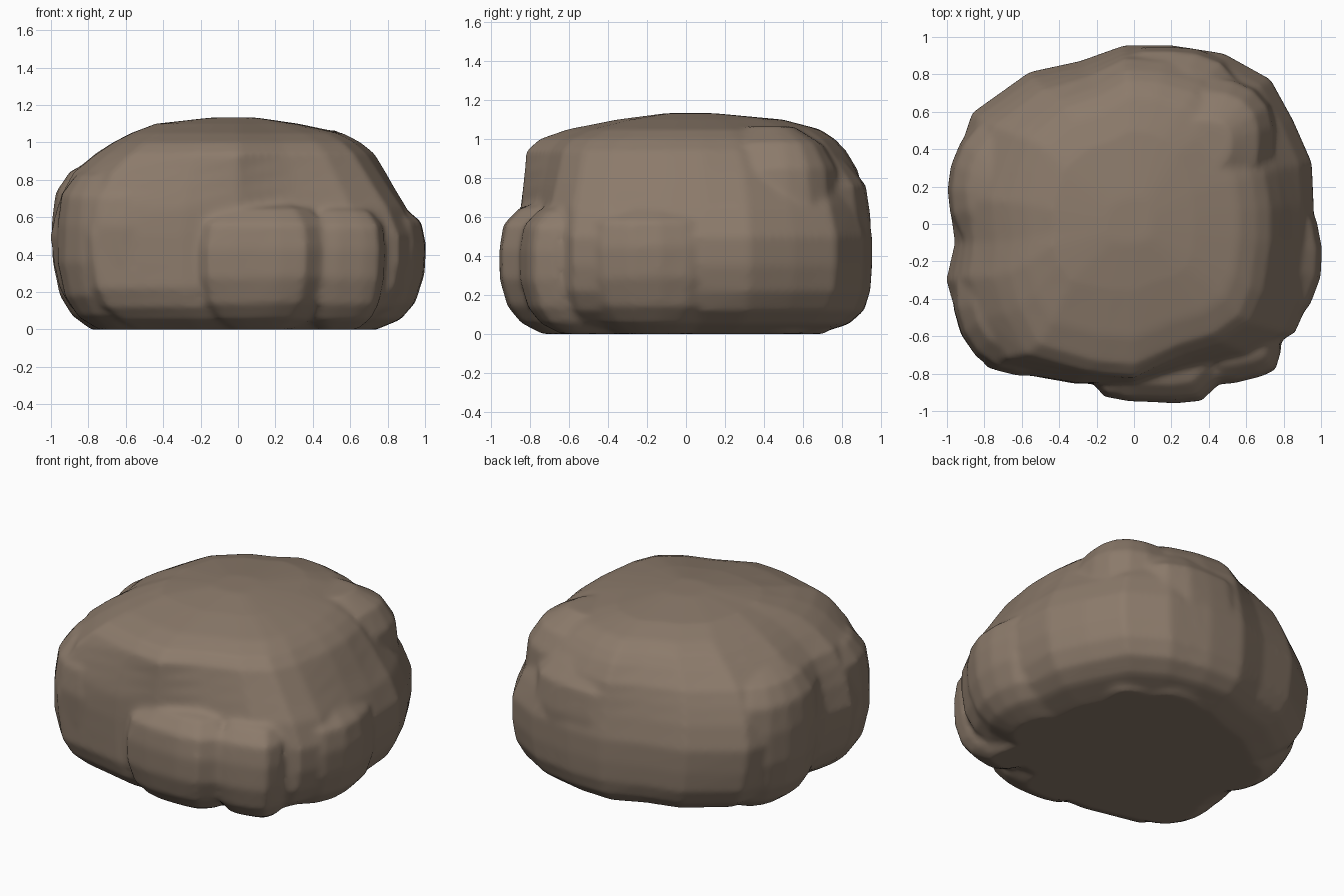
import bpy, bmesh, math
from mathutils import Vector, noise

if "Cube" in bpy.data.objects:
    bpy.data.objects.remove(bpy.data.objects["Cube"])

stone = bpy.data.materials.new("brown_stone")
stone.use_nodes = True
colour = (0.262, 0.197, 0.147, 1)
stone.diffuse_color = colour
bsdf = stone.node_tree.nodes["Principled BSDF"]
bsdf.inputs["Base Color"].default_value = colour
bsdf.inputs["Roughness"].default_value = 0.9


def skin(bm, rings):
    """Close a lump over a stack of rings of points."""
    rings = [[bm.verts.new(p) for p in ring] for ring in rings]
    for low, high in zip(rings, rings[1:]):
        for i in range(len(low)):
            j = (i + 1) % len(low)
            bm.faces.new((low[i], low[j], high[j], high[i]))
    bm.faces.new(rings[0][::-1])
    bm.faces.new(rings[-1])


def core(bm, outline, levels):
    """Levels: z, left, right, front and back reach, rounding of the corners."""
    rings = []
    for z, left, right, front, back, rounding in levels:
        ring = []
        for x, y in outline:
            k = 1 - rounding * abs(math.sin(2 * math.atan2(y, x)))
            ring.append(Vector((x * k * (right if x > 0 else left),
                                y * k * (back if y > 0 else front), z)))
        rings.append(ring)
    skin(bm, rings)


def lobe(bm, centre, half, height, power, turn=0, sides=20):
    """Bulge with a tucked-in foot and a domed top."""
    profile = ((0, .45), (.08, .72), (.2, .89), (.4, .99), (.62, 1),
               (.8, .95), (.92, .75), (1, .35))
    t = math.radians(turn)
    rings = []
    for level, k in profile:
        ring = []
        for i in range(sides):
            a = math.tau * i / sides
            c, s = math.cos(a), math.sin(a)
            r = k * (abs(c) ** power + abs(s) ** power) ** (-1 / power)
            x, y = c * r * half[0], s * r * half[1]
            p = Vector((centre[0] + x * math.cos(t) - y * math.sin(t),
                        centre[1] + x * math.sin(t) + y * math.cos(t),
                        level * height))
            push = noise.noise_vector(p * 2.5) * 0.012
            if level == 0:
                push.z = 0
            ring.append(p + push)
        rings.append(ring)
    skin(bm, rings)


bm = bmesh.new()

# Main mass
core(bm, [
    (.96, -.1), (.96, .1), (.95, .33), (.85, .56), (.73, .78), (.48, .92),
    (.2, .965), (-.05, .965), (-.28, .88), (-.55, .82), (-.85, .6),
    (-.92, .38), (-.975, .15), (-.94, -.1), (-.985, -.3), (-.92, -.53),
    (-.77, -.77), (-.3, -.855), (0, -.845), (.35, -.76), (.65, -.7),
    (.86, -.58), (.94, -.4),
], [
    (0, .74, .67, .8, .71, .05),
    (.05, .83, .83, .91, .87, .03),
    (.12, .92, .92, .97, .95, .015),
    (.22, .97, .97, 1, .98, 0),
    (.35, 1, 1, 1, .99, 0),
    (.5, 1.02, 1, 1, .99, 0),
    (.65, .99, .94, 1, .96, .01),
    (.75, .96, .88, .99, .94, .03),
    (.84, .92, .83, .98, .92, .05),
    (.94, .8, .77, .97, .86, .07),
    (1.0, .7, .69, .89, .8, .06),
    (1.05, .6, .59, .72, .72, .06),
    (1.1, .46, .34, .42, .52, .05),
    (1.133, .15, .1, .12, .15, 0),
])

# Bulges round the sides
lobe(bm, (.12, -.55), (.385, .41), .7, 4, -3)        # front
lobe(bm, (.51, -.47), (.23, .38), .69, 4.5, 15)      # front, left side
lobe(bm, (-.57, -.36), (.4, .45), .9, 2.15, -6)      # front, right side
lobe(bm, (-.62, .18), (.375, .43), .92, 2.1)         # back, right side
lobe(bm, (.52, -.16), (.485, .48), .72, 2.2, 3)      # left side
lobe(bm, (.17, .5), (.46, .45), .95, 2.6, -3)        # back
lobe(bm, (.39, .43), (.37, .37), 1.06, 2.6, -5)      # back, left shoulder

bmesh.ops.recalc_face_normals(bm, faces=bm.faces)
mesh = bpy.data.meshes.new("boulder")
bm.to_mesh(mesh)
bm.free()
mesh.materials.append(stone)
boulder = bpy.data.objects.new("boulder", mesh)
bpy.context.collection.objects.link(boulder)

# Fuse the bulges into one worn surface
fuse = boulder.modifiers.new("fuse", "REMESH")
fuse.mode = "VOXEL"
fuse.voxel_size = 0.02
worn = boulder.modifiers.new("worn", "SMOOTH")
worn.factor = 0.5
worn.iterations = 5

bpy.ops.object.select_all(action="DESELECT")
boulder.select_set(True)
bpy.context.view_layer.objects.active = boulder
bpy.ops.object.convert(target="MESH")
bpy.ops.object.shade_smooth_by_angle(angle=math.radians(50))
